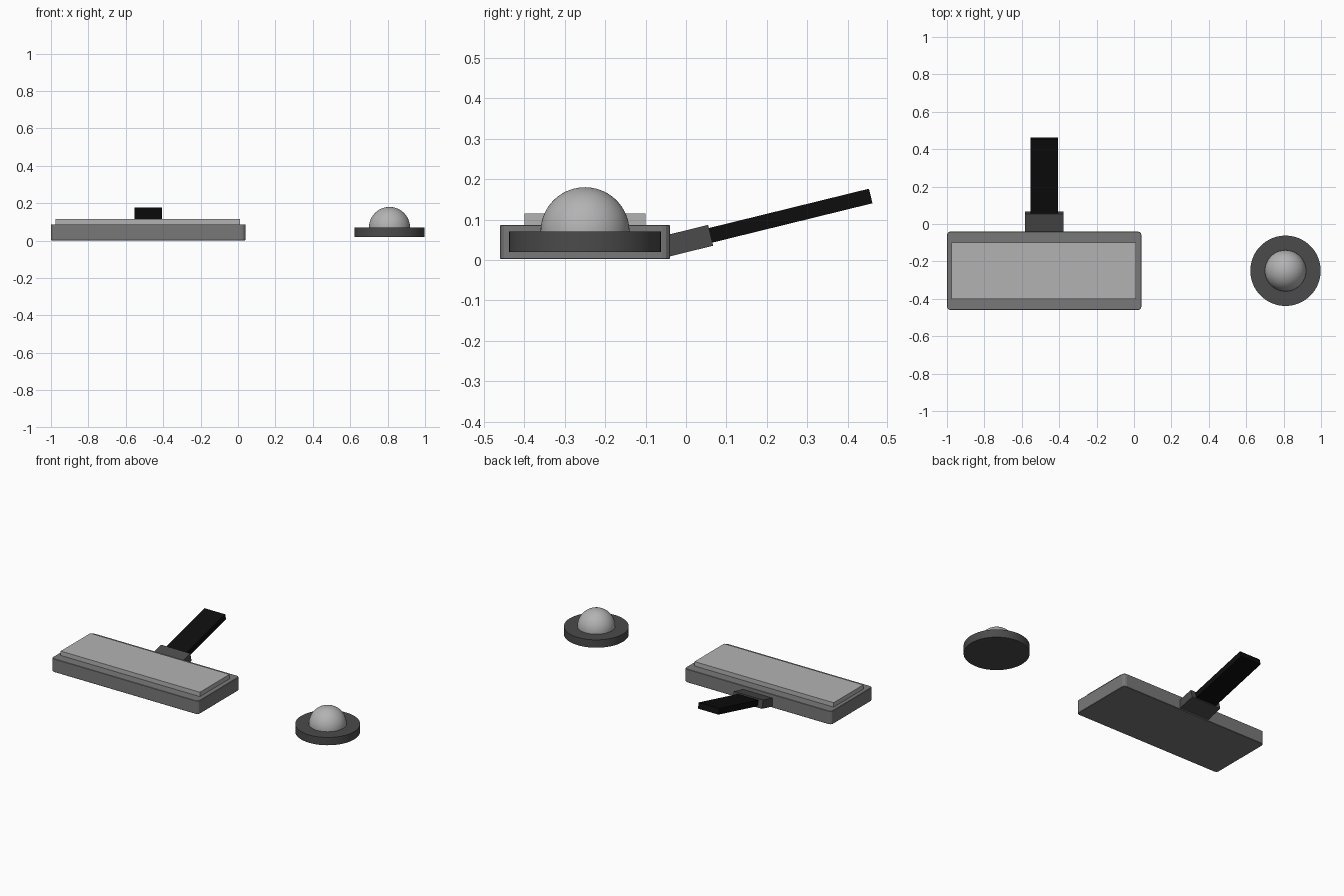
import bpy
import bmesh
from math import radians, cos, sin
from mathutils import Matrix, Vector

if "Cube" in bpy.data.objects:
    bpy.data.objects.remove(bpy.data.objects["Cube"])


def material(name, v):
    m = bpy.data.materials.new(name)
    m.diffuse_color = (v, v, v, 1)
    m.use_nodes = True
    m.node_tree.nodes["Principled BSDF"].inputs["Base Color"].default_value = m.diffuse_color
    return m


BODY = material("mid_grey", 0.19)
PALE = material("light_grey", 0.45)
DARK = material("dark_grey", 0.07)
BLACK = material("black", 0.004)


def add_object(name, bm, mat):
    bmesh.ops.recalc_face_normals(bm, faces=bm.faces)
    mesh = bpy.data.meshes.new(name)
    bm.to_mesh(mesh)
    bm.free()
    mesh.materials.append(mat)
    ob = bpy.data.objects.new(name, mesh)
    bpy.context.collection.objects.link(ob)
    return ob


def box(name, centre, size, mat, tilt=0.0, corner=0.0, rim=0.0):
    """Box with optional rounded upright corners and softened rims."""
    bm = bmesh.new()
    bmesh.ops.create_cube(bm, size=1, matrix=Matrix.Diagonal((*size, 1)))
    if corner:
        upright = [e for e in bm.edges
                   if abs(e.verts[0].co.z - e.verts[1].co.z) > 1e-4]
        bmesh.ops.bevel(bm, geom=upright, offset=corner, segments=3,
                        profile=0.5, affect='EDGES')
    if rim:
        flat = [e for e in bm.edges
                if abs(e.verts[0].co.z - e.verts[1].co.z) < 1e-4]
        bmesh.ops.bevel(bm, geom=flat, offset=rim, segments=1,
                        profile=0.5, affect='EDGES')
    bm.transform(Matrix.Translation(centre) @ Matrix.Rotation(tilt, 4, 'X'))
    return add_object(name, bm, mat)


def lathe(name, profile, centre, mat, steps=64):
    """Spin an (r, z) profile that starts and ends on the axis."""
    bm = bmesh.new()
    verts = [bm.verts.new((r, 0, z)) for r, z in profile]
    edges = [bm.edges.new(p) for p in zip(verts, verts[1:])]
    bmesh.ops.spin(bm, geom=verts + edges, axis=(0, 0, 1), cent=(0, 0, 0),
                   angle=radians(360), steps=steps, use_duplicate=False)
    bmesh.ops.remove_doubles(bm, verts=bm.verts, dist=1e-5)
    bm.transform(Matrix.Translation(centre))
    ob = add_object(name, bm, mat)
    bpy.context.view_layer.objects.active = ob
    ob.select_set(True)
    bpy.ops.object.shade_smooth_by_angle(angle=radians(30))
    ob.select_set(False)
    return ob


# Main slab and raised top plate
box("base_block", (-0.48, -0.25, 0.0445), (1.04, 0.42, 0.085), BODY,
    corner=0.02, rim=0.002)
box("top_plate", (-0.4825, -0.25, 0.1), (0.985, 0.30, 0.03), PALE)

# Tilted socket and handle share one axis
TILT = radians(13.8)
axis = Vector((0, cos(TILT), sin(TILT)))
joint = Vector((-0.48, 0.061, 0.061))


def on_axis(name, start, end, width, thick, mat):
    box(name, joint + axis * (start + end) / 2,
        (width, end - start, thick), mat, tilt=TILT)


on_axis("handle_socket", -0.115, 0.0, 0.208, 0.053, DARK)
on_axis("handle", -0.02, 0.408, 0.145, 0.037, BLACK)

# Round disc with a dome on top
spot = (0.81, -0.25, 0)
lathe("dome_base", [(0, 0.02), (0.188, 0.02), (0.188, 0.07), (0, 0.07)],
      spot, DARK)
arc = [(0.11 * cos(radians(a)), 0.07 + 0.11 * sin(radians(a)))
       for a in range(0, 91, 5)]
lathe("dome", [(0, 0.068)] + arc[:-1] + [(0, 0.18)], spot, PALE)
